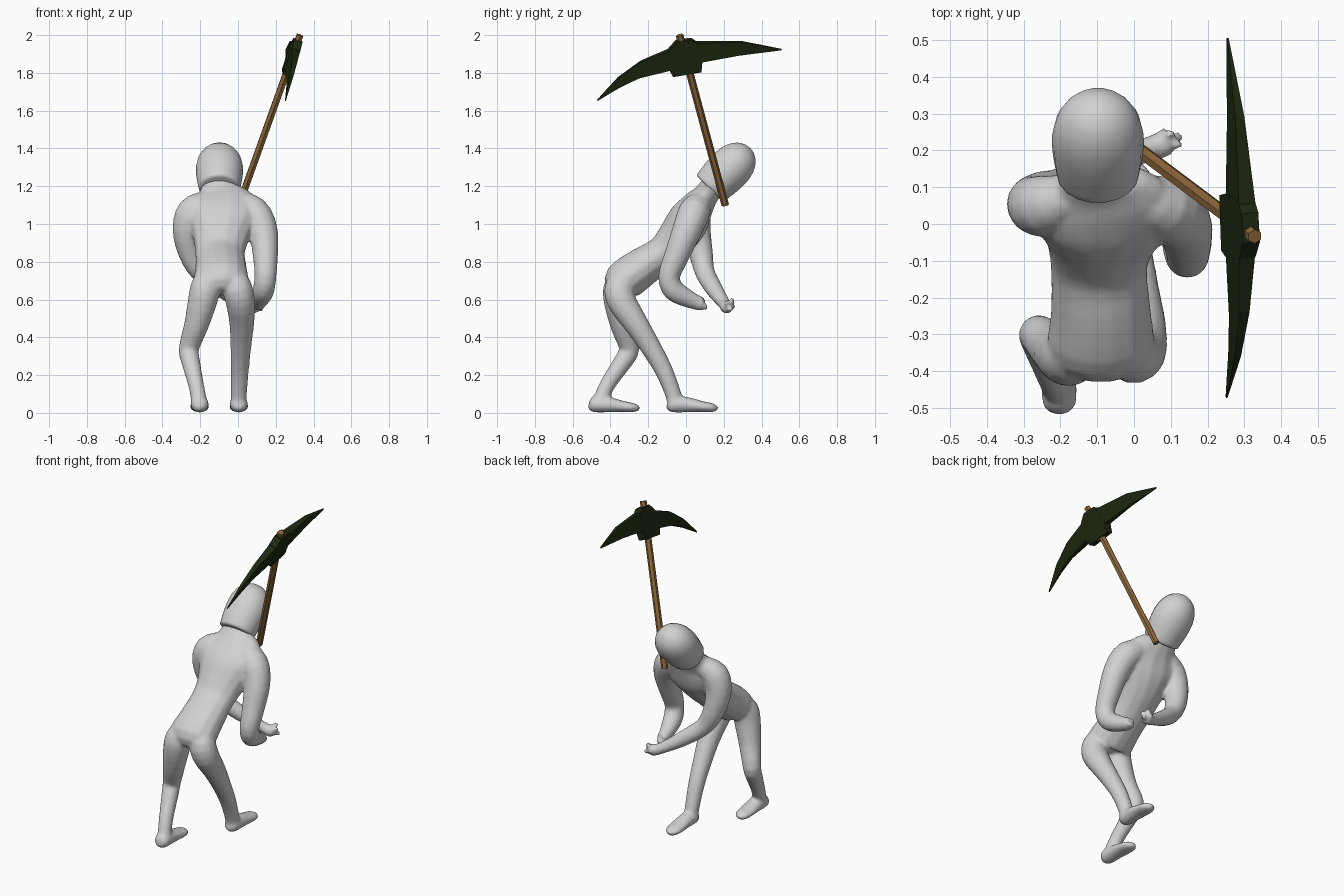
import bpy, bmesh, math
from mathutils import Vector

old = bpy.data.objects.get("Cube")
if old:
    bpy.data.objects.remove(old, do_unlink=True)


def make_material(name, colour):
    mat = bpy.data.materials.new(name)
    mat.use_nodes = True
    mat.diffuse_color = (*colour, 1)
    mat.node_tree.nodes["Principled BSDF"].inputs["Base Color"].default_value = (*colour, 1)
    return mat


grey = make_material("pale grey", (.64, .64, .64))
wood = make_material("brown wood", (.27, .14, .043))
metal = make_material("dark green metal", (.013, .022, .005))


def finish(name, bm, mat):
    bmesh.ops.recalc_face_normals(bm, faces=bm.faces[:])
    mesh = bpy.data.meshes.new(name)
    bm.to_mesh(mesh)
    bm.free()
    mesh.materials.append(mat)
    obj = bpy.data.objects.new(name, mesh)
    bpy.context.scene.collection.objects.link(obj)
    return obj


def skin_rings(bm, rings):
    """Bridge consecutive vertex rings and cap both ends."""
    for a, b in zip(rings, rings[1:]):
        for i in range(len(a)):
            j = (i + 1) % len(a)
            bm.faces.new((a[i], a[j], b[j], b[i]))
    bm.faces.new(rings[0][::-1])
    bm.faces.new(rings[-1])


def spline(stations, steps):
    """Catmull-Rom interpolation through the stations."""
    pts = [stations[0]] + stations + [stations[-1]]
    out = []
    for a, b, c, d in zip(pts, pts[1:], pts[2:], pts[3:]):
        for k in range(steps):
            t = k / steps
            out.append(b + ((c - a) * t + (a * 2 - b * 5 + c * 4 - d) * t ** 2
                            + (b * 3 - a - c * 3 + d) * t ** 3) / 2)
    return out + [stations[-1]]


def tube(bm, stations, steps=3, sides=14):
    """Limb through (x, y, z, side radius, depth radius) stations."""
    full = [Vector(s if len(s) == 5 else (*s, s[3])) for s in stations]
    path = spline(full, steps)
    rings = []
    for n, p in enumerate(path):
        before, after = path[max(n - 1, 0)], path[min(n + 1, len(path) - 1)]
        along = Vector((after - before)[:3]).normalized()
        side = (Vector((1, 0, 0)) - along * along.x).normalized()
        depth = along.cross(side)
        rings.append([bm.verts.new(Vector(p[:3])
                      + side * math.cos(a) * max(p[3], .003)
                      + depth * math.sin(a) * max(p[4], .003))
                      for a in (math.tau * i / sides for i in range(sides))])
    skin_rings(bm, rings)


def foot(bm, x, heel):
    shape = ((.0, .05, .02, .025), (.025, .046, .046, .043), (.1, .044, .048, .042),
             (.18, .034, .051, .03), (.24, .027, .043, .024), (.27, .023, .015, .01))
    tube(bm, [(x, heel + y, z, w, d) for y, z, w, d in shape])


def fingers(bm, wrist, tips):
    for tip in tips:
        mid = (Vector(wrist) + Vector(tip)) / 2
        tube(bm, [(*wrist, .016), (*mid, .017), (*tip, .013)], sides=8)


# Body: torso, limbs, hands and feet fused into one skin
bm = bmesh.new()
tube(bm, [(-.09, -.36, .64, .1, .05), (-.09, -.338, .69, .145, .107), (-.09, -.24, .765, .137, .107),
          (-.095, -.125, .845, .132, .093), (-.09, -.055, .92, .148, .105), (-.085, -.005, .99, .178, .113),
          (-.08, .025, 1.04, .2, .108), (-.08, .065, 1.1, .19, .088),
          (-.09, .1, 1.145, .15, .07), (-.1, .13, 1.185, .1, .066), (-.1, .16, 1.23, .075, .066)])
# left arm, bent at the elbow
tube(bm, [(-.01, .08, 1.12, .06), (.08, .045, 1.065, .085), (.132, .005, .965, .079),
          (.145, -.05, .83, .067), (.145, -.09, .72, .058), (.135, -.065, .65, .058),
          (.12, 0, .61, .05), (.11, .055, .585, .04), (.108, .085, .575, .038)])
fingers(bm, (.108, .075, .575), [(.13, .11, .56), (.115, .112, .55), (.09, .105, .555), (.085, .095, .6)])
# right arm, reaching across the body
tube(bm, [(-.17, .08, 1.12, .06), (-.24, .05, 1.065, .083), (-.27, .055, .965, .077),
          (-.25, .08, .84, .064), (-.2, .1, .745, .053), (-.11, .14, .67, .048),
          (-.02, .18, .61, .039), (.04, .205, .575, .033), (.08, .215, .56, .036), (.1, .22, .56, .027)])
fingers(bm, (.085, .22, .56), [(.13, .24, .545), (.128, .215, .59), (.1, .252, .605), (.08, .258, .57)])
# left leg planted ahead, right leg trailing
tube(bm, [(-.03, -.3, .74, .06), (-.008, -.35, .67, .08), (.012, -.34, .59, .078), (.02, -.27, .48, .067),
          (.016, -.2, .37, .057), (.01, -.125, .24, .049), (.005, -.075, .12, .044), (.003, -.055, .05, .042)])
tube(bm, [(-.15, -.3, .74, .06), (-.17, -.354, .67, .08), (-.188, -.358, .59, .078), (-.222, -.335, .46, .065),
          (-.26, -.3, .34, .054), (-.25, -.335, .27, .05), (-.222, -.415, .15, .042),
          (-.205, -.455, .06, .042)])
foot(bm, .004, -.1)
foot(bm, -.203, -.514)
body = finish("body", bm, grey)
remesh = body.modifiers.new("fuse", "REMESH")
remesh.mode = "VOXEL"
remesh.voxel_size = .01
remesh.use_smooth_shade = True
relax = body.modifiers.new("relax", "SMOOTH")
relax.iterations = 6

# Head: egg shape leaning forward, with a flat rim over the neck
bm = bmesh.new()
lean = Vector((0, 1, 1)).normalized()
base = Vector((-.098, .124, 1.186))
profile = ((0, .09), (.006, .108), (.03, .114), (.1, .123), (.17, .124), (.23, .109),
           (.275, .078), (.3, .035), (.305, .004))
tube(bm, [(*(base + lean * s), r, r * .93) for s, r in profile], steps=2, sides=18)
head = finish("head", bm, grey)

# Pick handle: six-sided shaft
foot_end, top_end = Vector((.005, .208, 1.1)), Vector((.328, -.034, 2))
shaft = (top_end - foot_end).normalized()
long_axis = Vector((0, shaft.z, -shaft.y)).normalized()
thick_axis = long_axis.cross(shaft)
bm = bmesh.new()
skin_rings(bm, [[bm.verts.new(end + (long_axis * math.cos(a) + thick_axis * math.sin(a)) * .02)
                 for a in (math.tau * i / 6 for i in range(6))] for end in (foot_end, top_end)])
finish("pick_handle", bm, wood)

# Pick head: socket block and two tapering blades, all in the shaft's plane
centre = foot_end.lerp(top_end, .867)


def on_plane(y, z, offset):
    drop = Vector((0, y - centre.y, z - centre.z))
    drop.x = -drop.dot(thick_axis) / thick_axis.x
    return centre + drop + thick_axis * offset


def blade(bm, stations):
    """Loft (top y, top z, bottom y, bottom z, half thickness) sections."""
    skin_rings(bm, [[bm.verts.new(on_plane(y, z, o)) for y, z, o in
                     ((ty, tz, h), (by, bz, h), (by, bz, -h), (ty, tz, -h))]
                    for ty, tz, by, bz, h in stations])


bm = bmesh.new()
outline = ((-.09, 1.925), (-.05, 1.97), (.03, 1.978), (.065, 1.955),
           (.085, 1.865), (.08, 1.81), (-.07, 1.785), (-.095, 1.83))
skin_rings(bm, [[bm.verts.new(on_plane(y, z, o)) for y, z in outline] for o in (-.024, .024)])
blade(bm, [(.05, 1.962, .07, 1.86, .024), (.29, 1.966, .28, 1.895, .013), (.505, 1.927, .505, 1.92, .002)])
blade(bm, [(-.07, 1.93, -.08, 1.82, .024), (-.24, 1.86, -.25, 1.775, .015),
           (-.36, 1.775, -.35, 1.725, .009), (-.472, 1.656, -.468, 1.652, .002)])
finish("pick_head", bm, metal)

# Smooth shading on the head, keeping the rim crisp
bpy.ops.object.select_all(action="DESELECT")
head.select_set(True)
bpy.context.view_layer.objects.active = head
bpy.ops.object.shade_smooth_by_angle(angle=math.radians(45))
